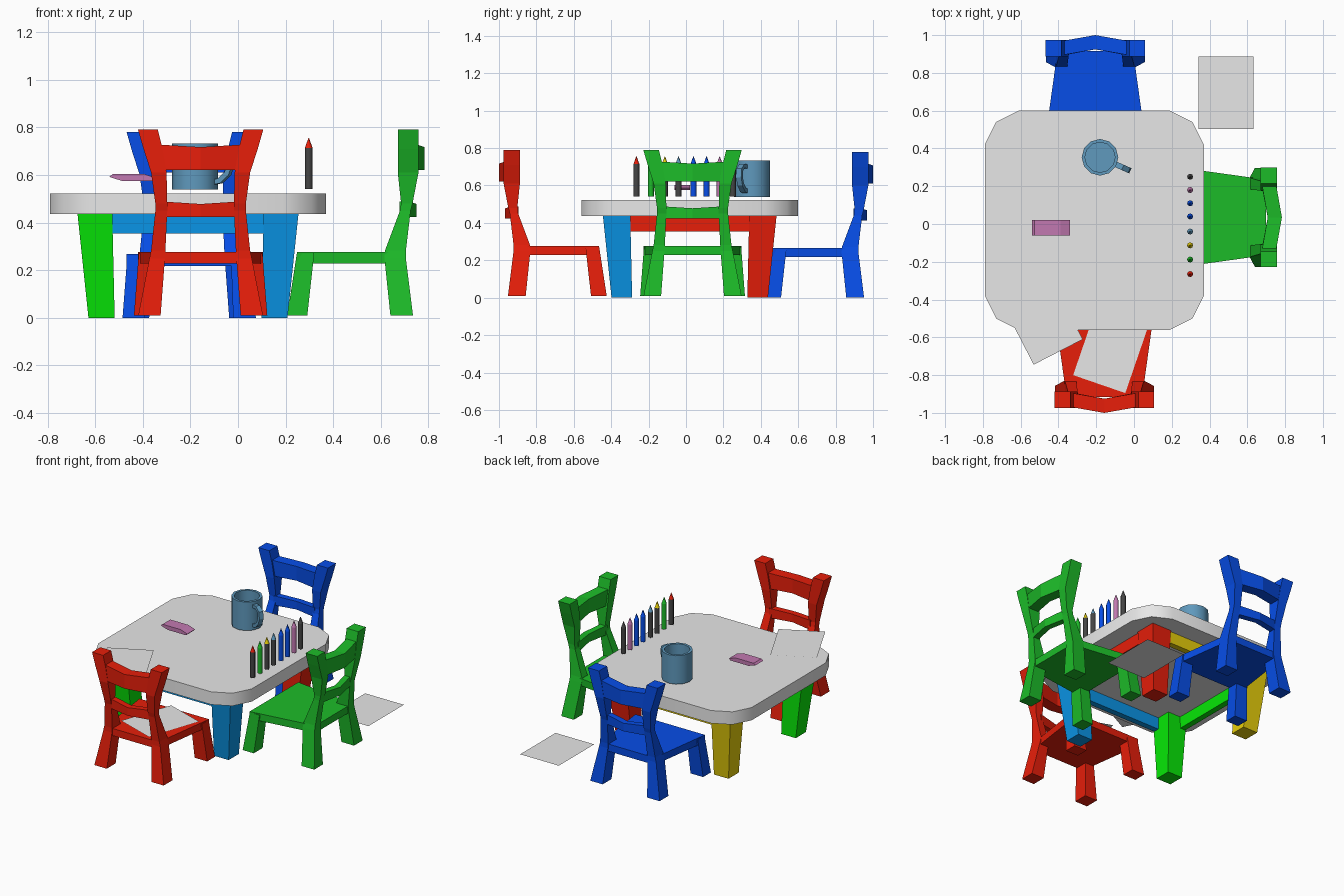
import bpy, bmesh, math
from mathutils import Matrix, Vector

if "Cube" in bpy.data.objects:
    bpy.data.objects.remove(bpy.data.objects["Cube"])


def mat(name, r, g, b):
    m = bpy.data.materials.new(name)
    m.diffuse_color = (r, g, b, 1)
    m.use_nodes = True
    m.node_tree.nodes["Principled BSDF"].inputs["Base Color"].default_value = m.diffuse_color
    return m


GREY = mat("light grey", .8, .8, .8)
RED = mat("red", .8, .013, .003)
BLUE = mat("blue", .002, .075, .8)
GREEN = mat("green", .012, .5, .022)
LIME = mat("bright green", .002, .8, .002)
SKY = mat("sky blue", .003, .3, .8)
YELLOW = mat("yellow", .8, .62, .003)
STEEL = mat("steel blue", .115, .32, .51)
PINK = mat("pink", .54, .19, .44)
BLACK = mat("charcoal", .06, .06, .06)


def loft(name, sections, material, matrix=None):
    """Skin a stack of matching cross-sections and cap both ends."""
    bm = bmesh.new()
    rings = [[bm.verts.new(p) for p in s] for s in sections]
    n = len(rings[0])
    for a, b in zip(rings, rings[1:]):
        for i in range(n):
            j = (i + 1) % n
            bm.faces.new((a[i], a[j], b[j], b[i]))
    bm.faces.new(rings[0])
    if len(rings) > 1:
        bm.faces.new(rings[-1])
    if matrix:
        bm.transform(matrix)
    if len(rings) > 1:
        bmesh.ops.recalc_face_normals(bm, faces=bm.faces)
    me = bpy.data.meshes.new(name)
    bm.to_mesh(me)
    bm.free()
    me.materials.append(material)
    ob = bpy.data.objects.new(name, me)
    bpy.context.collection.objects.link(ob)
    return ob


def rect(x0, x1, y0, y1, z):
    return [(x0, y0, z), (x1, y0, z), (x1, y1, z), (x0, y1, z)]


def box(name, x0, x1, y0, y1, z0, z1, material, matrix=None):
    return loft(name, [rect(x0, x1, y0, y1, z0), rect(x0, x1, y0, y1, z1)], material, matrix)


def ring(r, z, n, cx=0, cy=0):
    return [(cx + r * math.cos(2 * math.pi * i / n), cy + r * math.sin(2 * math.pi * i / n), z)
            for i in range(n)]


def smooth(ob, deg=35):
    bpy.ops.object.select_all(action='DESELECT')
    ob.select_set(True)
    bpy.context.view_layer.objects.active = ob
    bpy.ops.object.shade_smooth_by_angle(angle=math.radians(deg))


# --- Table top: square with two-segment corners ---
CX, CY = -.21, .02


def top_outline(h, z):
    pts = []
    corner = [(h, h - .18), (h - .06, h - .06), (h - .18, h)]
    for k in range(4):
        c, s = [(1, 0), (0, 1), (-1, 0), (0, -1)][k]
        pts += [(CX + x * c - y * s, CY + x * s + y * c, z) for x, y in corner]
    return pts


smooth(loft("table_top", [top_outline(.58, .436), top_outline(.58, .523)], GREY), 40)

# --- Table legs and aprons, each side its own colour ---
for name, sx, sy, m in [("front_left", -1, -1, LIME), ("front_right", 1, -1, SKY),
                        ("back_right", 1, 1, RED), ("back_left", -1, 1, YELLOW)]:
    def leg(a, b, z):
        return rect(CX + sx * a, CX + sx * b, CY + sy * a, CY + sy * b, z)
    loft("table_leg_" + name, [leg(.308, .418, 0), leg(.318, .464, .437)], m)

for name, ang, m in [("front", 0, SKY), ("right", 90, RED), ("back", 180, YELLOW), ("left", 270, LIME)]:
    box("table_apron_" + name, -.33, .33, -.453, -.413, .355, .437, m,
        Matrix.Translation((CX, CY, 0)) @ Matrix.Rotation(math.radians(ang), 4, 'Z'))

# --- Chairs: built with the backrest toward +y, then turned into place ---
# back post rows: z, inner x, outer x, front y, rear y
POST = [(0, .168, .262, .855, .95), (.24, .15, .215, .83, .92), (.272, .148, .208, .832, .92),
        (.44, .14, .19, .895, .94), (.47, .14, .19, .9, .948), (.6, .143, .208, .886, .973),
        (.7, .16, .24, .886, .973), (.78, .18, .263, .886, .973)]


def chair(color, m, matrix):
    for side, s in (("left", -1), ("right", 1)):
        loft(f"{color}_chair_back_post_{side}",
             [rect(s * a, s * b, c, d, z) for z, a, b, c, d in POST], m, matrix)
        loft(f"{color}_chair_front_leg_{side}",
             [rect(s * .185, s * .28, .422, .506, 0),
              rect(s * .175, s * .26, .462, .535, .26)], m, matrix)
    # tapered seat
    loft(f"{color}_chair_seat",
         [[(-.263, .462, z), (.263, .462, z), (.2, .915, z), (-.2, .915, z)]
          for z in (.218, .267)], m, matrix)
    # slats bowed backward at the middle
    for part, z0, z1, u_end, u_mid, t, w in [("top_slat", .61, .707, .968, .998, .075, .17),
                                             ("lower_slat", .413, .468, .935, .965, .042, .155)]:
        loft(f"{color}_chair_{part}",
             [[(x, u - t, z0), (x, u, z0), (x, u, z1 + dz), (x, u - t, z1 + dz)]
              for x, u, dz in [(-w, u_end, .01), (0, u_mid, 0), (w, u_end, .01)]], m, matrix)


def place(x, y, z, deg):
    return Matrix.Translation((x, y, z)) @ Matrix.Rotation(math.radians(deg), 4, 'Z')


chair("blue", BLUE, place(-.205, .002, 0, 0))
chair("red", RED, place(-.157, -.002, .01, 180))
chair("green", GREEN, place(-.215, .035, .01, -90))

# --- Mug with a loop handle ---
MX, MY = -.18, .353
smooth(loft("mug_body", [ring(r, z, 12, MX, MY) for r, z in
                         [(.097, .538), (.097, .733), (.08, .733), (.08, .56)]], STEEL))
path = [(.085, .7), (.13, .705), (.16, .685), (.165, .645), (.15, .605), (.115, .575), (.085, .57)]
sections = []
for i, (r, z) in enumerate(path):
    a, b = path[max(i - 1, 0)], path[min(i + 1, len(path) - 1)]
    d = Vector((b[0] - a[0], b[1] - a[1])).normalized()
    nx, nz = -d.y * .011, d.x * .011
    sections.append([(r + nx, -.015, z + nz), (r + nx, .015, z + nz),
                     (r - nx, .015, z - nz), (r - nx, -.015, z - nz)])
loft("mug_handle", sections, STEEL, place(MX, MY, 0, -24))

# --- Slanted eraser ---
loft("eraser", [[(-.54, y, .592), (-.527, y, .603), (-.39, y, .603), (-.34, y, .586),
                 (-.35, y, .575), (-.488, y, .575)] for y in (-.062, .022)], PINK)

# --- Row of standing pencils: y, body, tip ---
for i, (y, body, tip) in enumerate([(.25, BLACK, BLACK), (.18, PINK, PINK), (.11, BLUE, BLUE),
                                    (.04, BLUE, BLUE), (-.04, BLACK, STEEL), (-.113, BLACK, YELLOW),
                                    (-.188, GREEN, GREEN), (-.265, BLACK, RED)]):
    smooth(loft(f"pencil_body_{i + 1}", [ring(.016, z, 8, .297, y) for z in (.54, .714)], body), 50)
    smooth(loft(f"pencil_tip_{i + 1}", [ring(.016, .714, 8, .297, y), ring(.001, .756, 8, .297, y)], tip), 50)

# --- Paper sheets: on the table, on the red seat, on the floor ---
for name, x, y, z, deg in [("paper_on_table", -.489, -.508, .527, 27.3),
                           ("paper_on_seat", -.122, -.667, .281, -19),
                           ("paper_on_floor", .487, .695, .001, 0)]:
    loft(name, [rect(-.146, .146, -.191, .191, 0)], GREY, place(x, y, z, deg))
